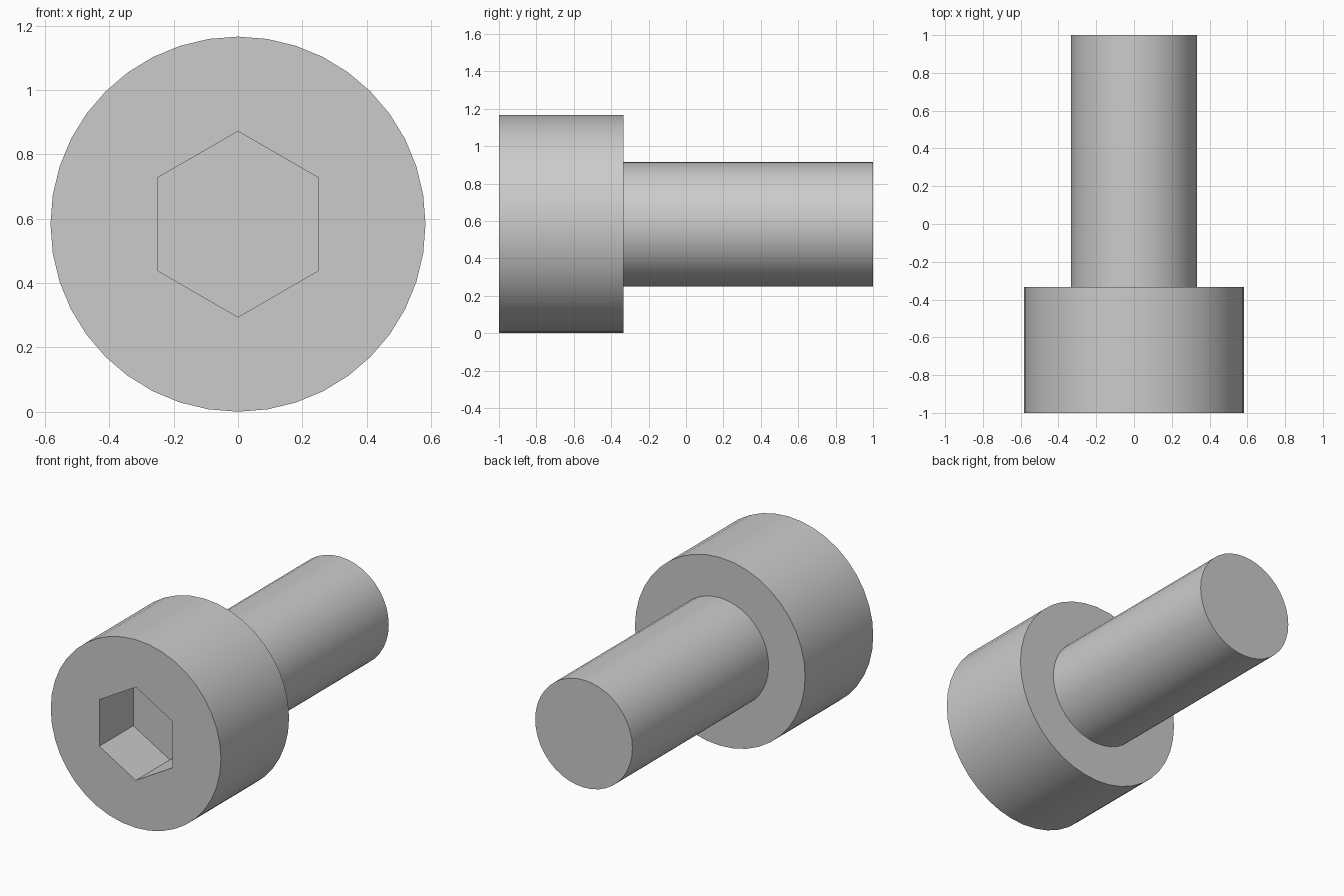
import bpy
import bmesh
from math import radians
from mathutils import Matrix

HEAD_R, SHAFT_R = 0.583, 0.333
FRONT, SHOULDER, TIP = -1.0, -0.333, 1.0
SOCKET_R, SOCKET_DEPTH = 0.2887, 0.333

cube = bpy.data.objects.get("Cube")
if cube:
    bpy.data.objects.remove(cube, do_unlink=True)

# Plain grey metal
steel = bpy.data.materials.new("grey_steel")
steel.use_nodes = True
colour = (0.6, 0.6, 0.6, 1)
steel.diffuse_color = colour
steel.node_tree.nodes["Principled BSDF"].inputs["Base Color"].default_value = colour


def prism(bm, sides, radius, y0, y1):
    """Add a capped prism along y, with one corner pointing straight up."""
    place = Matrix.Translation((0, (y0 + y1) / 2, HEAD_R)) @ Matrix.Rotation(radians(90), 4, "X")
    bmesh.ops.create_cone(bm, cap_ends=True, segments=sides, radius1=radius,
                          radius2=radius, depth=y1 - y0, matrix=place)


def finish(name, bm):
    bmesh.ops.recalc_face_normals(bm, faces=bm.faces)
    mesh = bpy.data.meshes.new(name)
    bm.to_mesh(mesh)
    bm.free()
    mesh.materials.append(steel)
    obj = bpy.data.objects.new(name, mesh)
    bpy.context.collection.objects.link(obj)
    return obj


# Head, with the shaft drawn out of its back face
bm = bmesh.new()
prism(bm, 40, HEAD_R, FRONT, SHOULDER)
bm.normal_update()
back = max(bm.faces, key=lambda f: f.calc_center_median().y)
step = bmesh.ops.extrude_face_region(bm, geom=[back])
ring = [v for v in step["geom"] if isinstance(v, bmesh.types.BMVert)]
cap = next(f for f in step["geom"] if isinstance(f, bmesh.types.BMFace))
if back.is_valid:
    bmesh.ops.delete(bm, geom=[back], context="FACES_ONLY")
scale = SHAFT_R / HEAD_R
bmesh.ops.scale(bm, vec=(scale, 1, scale), verts=ring,
                space=Matrix.Translation((0, 0, -HEAD_R)))
drawn = bmesh.ops.extrude_face_region(bm, geom=[cap])
tip = [v for v in drawn["geom"] if isinstance(v, bmesh.types.BMVert)]
if cap.is_valid:
    bmesh.ops.delete(bm, geom=[cap], context="FACES_ONLY")
bmesh.ops.translate(bm, vec=(0, TIP - SHOULDER, 0), verts=tip)
bolt = finish("socket_head_bolt", bm)

# Hexagonal socket cut into the front of the head
bm = bmesh.new()
prism(bm, 6, SOCKET_R, FRONT - 0.2, FRONT + SOCKET_DEPTH)
cutter = finish("socket_cutter", bm)
cutter.hide_render = True
cut = bolt.modifiers.new("hex_socket", "BOOLEAN")
cut.operation = "DIFFERENCE"
cut.solver = "EXACT"
cut.object = cutter

bpy.ops.object.select_all(action="DESELECT")
bolt.select_set(True)
bpy.context.view_layer.objects.active = bolt
bpy.ops.object.modifier_apply(modifier=cut.name)
bpy.data.objects.remove(cutter, do_unlink=True)

# Smooth round walls, crisp rims
bpy.ops.object.shade_smooth_by_angle(angle=radians(30))
